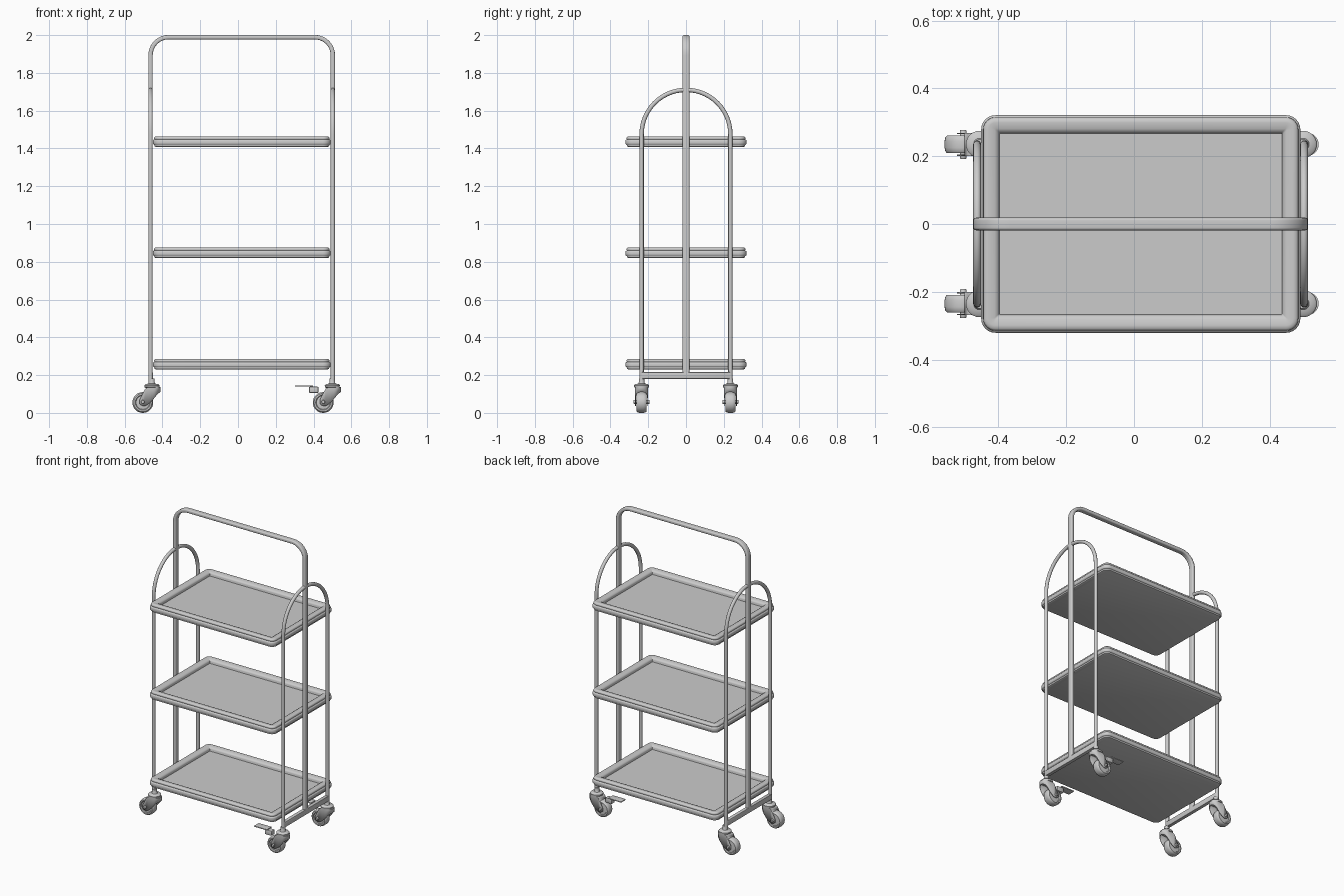
import bpy, bmesh, math
from mathutils import Vector

if "Cube" in bpy.data.objects:
    bpy.data.objects.remove(bpy.data.objects["Cube"])

metal = bpy.data.materials.new("light grey")
metal.diffuse_color = (0.6, 0.6, 0.6, 1)
metal.use_nodes = True
metal.node_tree.nodes["Principled BSDF"].inputs["Base Color"].default_value = metal.diffuse_color

XL, XR, CX = -0.463, 0.502, 0.02   # left posts, right posts, tray centre
POST_Y = 0.235


def finish(name, bm, angle=40):
    bmesh.ops.recalc_face_normals(bm, faces=bm.faces)
    me = bpy.data.meshes.new(name)
    bm.to_mesh(me)
    bm.free()
    ob = bpy.data.objects.new(name, me)
    bpy.context.collection.objects.link(ob)
    me.materials.append(metal)
    bpy.ops.object.select_all(action='DESELECT')
    ob.select_set(True)
    bpy.context.view_layer.objects.active = ob
    bpy.ops.object.shade_smooth_by_angle(angle=math.radians(angle))
    return ob


def loft(name, rings, closed=False, angle=40):
    """Skin a list of rings with quads; cap the ends, or close them into a torus."""
    bm = bmesh.new()
    vs = [[bm.verts.new(p) for p in ring] for ring in rings]
    n = len(vs[0])
    pairs = list(zip(vs, vs[1:])) + ([(vs[-1], vs[0])] if closed else [])
    for a, b in pairs:
        for i in range(n):
            j = (i + 1) % n
            bm.faces.new((a[i], a[j], b[j], b[i]))
    if not closed:
        bm.faces.new(vs[0])
        bm.faces.new(vs[-1])
    return finish(name, bm, angle)


def sweep(name, path, w, section):
    """Sweep a section (in-plane, out-of-plane) along a planar path with normal w."""
    path, w, rings = [Vector(p) for p in path], Vector(w), []
    for i, p in enumerate(path):
        t = (path[min(i + 1, len(path) - 1)] - path[max(i - 1, 0)]).normalized()
        n = w.cross(t)
        rings.append([p + n * a + w * b for a, b in section])
    return loft(name, rings)


def rounded(hx, hy, r, seg=6):
    pts = []
    for k, (sx, sy) in enumerate(((1, 1), (-1, 1), (-1, -1), (1, -1))):
        for i in range(seg + 1):
            a = math.pi / 2 * (k + i / seg)
            pts.append((sx * (hx - r) + r * math.cos(a), sy * (hy - r) + r * math.sin(a)))
    return pts


def arc(c, r, a0, a1, n):
    return [(c[0] + r * math.cos(math.radians(a0 + (a1 - a0) * i / n)),
             c[1] + r * math.sin(math.radians(a0 + (a1 - a0) * i / n))) for i in range(n + 1)]


def turned(name, profile, centre, axis='Z', seg=28, closed=False):
    """Lathe a (radius, height) profile about a z or y axis."""
    c, rings = Vector(centre), []
    for r, h in profile:
        ring = []
        for i in range(seg):
            a = 2 * math.pi * i / seg
            u, v = r * math.cos(a), r * math.sin(a)
            ring.append(c + (Vector((u, v, h)) if axis == 'Z' else Vector((u, h, v))))
        rings.append(ring)
    return loft(name, rings, closed)


def box(name, centre, size, bevel=0.003):
    bm = bmesh.new()
    bmesh.ops.create_cube(bm, size=1)
    for v in bm.verts:
        v.co = Vector([c * s for c, s in zip(v.co, size)]) + Vector(centre)
    bmesh.ops.bevel(bm, geom=bm.edges[:], offset=bevel, segments=2, affect='EDGES', profile=0.5)
    return finish(name, bm)


# Tall push handle: a flat tube hoop across the whole cart
R = 0.095
top = 1.989
path = [(XL, 0.2)] + arc((XL + R, top - R), R, 180, 90, 10) \
    + arc((XR - R, top - R), R, 90, 0, 10) + [(XR, 0.2)]
sweep("push_handle", [(x, 0, z) for x, z in path], (0, 1, 0), rounded(0.0115, 0.0185, 0.008, 4))

# Arched side frames with their bottom cross bars
circle = [(0.0115 * math.cos(i * math.pi / 8), 0.0115 * math.sin(i * math.pi / 8)) for i in range(16)]
for side, x in (("left", XL), ("right", XR)):
    p = [(-POST_Y, 0.15)] + arc((0, 1.475), POST_Y, 180, 0, 28) + [(POST_Y, 0.15)]
    sweep(side + "_side_arch", [(x, y, z) for y, z in p], (1, 0, 0), circle)
    box(side + "_cross_bar", (x, 0, 0.198), (0.024, 2 * POST_Y, 0.036))

# Three trays: (inset from outer edge, height) profile around a rounded rectangle
TRAY = [(0.016, 0), (0.009, 0.003), (0.007, 0.012), (0.001, 0.015), (0, 0.019), (0, 0.032),
        (0.002, 0.037), (0.008, 0.040), (0.006, 0.044), (0.007, 0.050), (0.012, 0.055),
        (0.022, 0.056), (0.040, 0.053), (0.050, 0.048), (0.052, 0.042), (0.054, 0.030)]
for name, z0 in (("bottom", 0.23), ("middle", 0.82), ("top", 1.408)):
    rings = [[(CX + x, y, z0 + h) for x, y in rounded(0.471 - d, 0.321 - d, max(0.042 - d, 0.004))]
             for d, h in TRAY]
    loft(name + "_tray", rings, angle=50)


def lerp(table, x):
    for (x0, z0), (x1, z1) in zip(table, table[1:]):
        if x <= x1:
            return z0 + (z1 - z0) * max(0, x - x0) / (x1 - x0)
    return table[-1][1]


LOW = [(-0.066, 0.048), (-0.05, 0.036), (-0.03, 0.038), (0.0, 0.062), (0.03, 0.100), (0.048, 0.112)]
HIGH = [(-0.066, 0.068), (-0.036, 0.128), (-0.02, 0.136), (0.048, 0.136)]


def caster(tag, x, y, brake):
    wx = x - 0.048
    # Wheel with rounded tread and recessed hub
    turned(tag + "_caster_wheel", [(0.012, -0.022), (0.036, -0.020), (0.040, -0.026), (0.048, -0.026),
           (0.053, -0.020), (0.055, -0.010), (0.055, 0.010), (0.053, 0.020), (0.048, 0.026),
           (0.040, 0.026), (0.036, 0.020), (0.012, 0.022)], (wx, y, 0.055), 'Y', 32)
    turned(tag + "_caster_axle", [(0.008, -0.043), (0.010, -0.040), (0.010, 0.040), (0.008, 0.043)],
           (wx, y, 0.058), 'Y', 12)
    # U-shaped fork: two cheeks joined by a rounded nose
    w = 0.034
    plan = [(-0.066 + 0.0106 * i, -w) for i in range(7)] + arc((0.012, 0), w, -90, 90, 14) \
        + [(-0.0024 - 0.0106 * i, w) for i in range(7)]
    bm = bmesh.new()
    cols = [[bm.verts.new((x + px, y + py, z)) for z in (lerp(LOW, px), lerp(HIGH, px))]
            for px, py in plan]
    for a, b in zip(cols, cols[1:]):
        bm.faces.new((a[0], b[0], b[1], a[1]))
    # fork roof
    n = len(cols)
    for i in range(n // 2):
        quad = [cols[i][1], cols[i + 1][1], cols[n - 2 - i][1], cols[n - 1 - i][1]]
        quad = list(dict.fromkeys(quad))
        if len(quad) > 2 and plan[i][0] >= -0.05:
            bm.faces.new(quad)
    fork = finish(tag + "_caster_fork", bm)
    m = fork.modifiers.new("thickness", 'SOLIDIFY')
    m.thickness = 0.004
    # Swivel bearing and stem
    turned(tag + "_caster_swivel", [(0.030, 0.132), (0.039, 0.136), (0.040, 0.146), (0.034, 0.152),
           (0.018, 0.155), (0.015, 0.160), (0.015, 0.182)], (x, y, 0))
    if brake:
        # Foot brake: bracket and thin pedal
        box(tag + "_brake_bracket", (x - 0.098, y, 0.122), (0.05, 0.036, 0.034), 0.006)
        box(tag + "_brake_pedal", (x - 0.150, y, 0.142), (0.096, 0.05, 0.007), 0.002)


for fb, s in (("front", -1), ("back", 1)):
    caster(fb + "_left", -0.456, s * POST_Y, False)
    caster(fb + "_right", 0.499, s * POST_Y, True)
